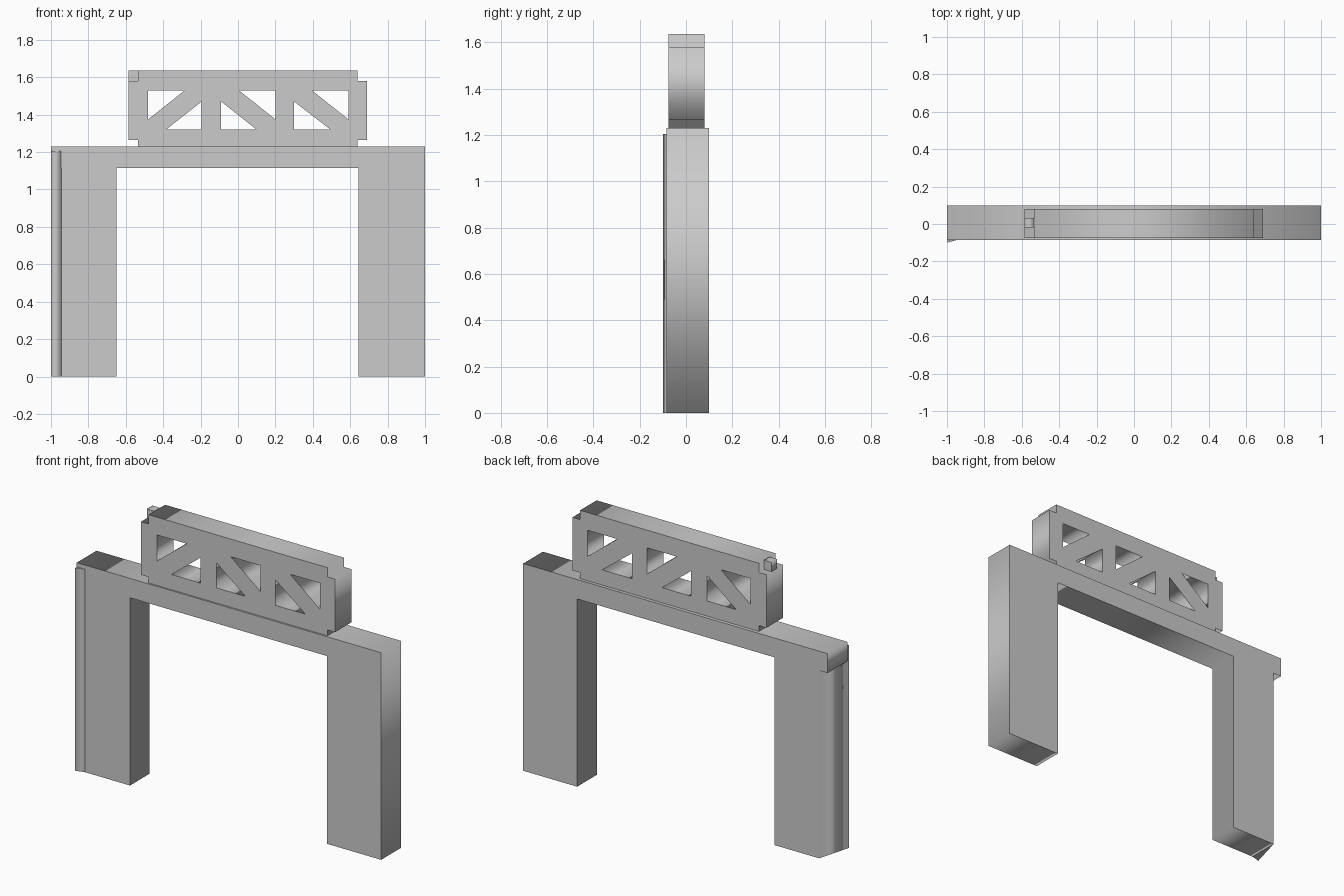
import bpy
from math import pi

if "Cube" in bpy.data.objects:
    bpy.data.objects.remove(bpy.data.objects["Cube"])


def prism(name, loops, low, high, upright=True):
    """Extrude closed 2D loops (first is the outline, the rest are holes).
    upright: loops are (x, z), extruded along y; otherwise (x, y) along z."""
    curve = bpy.data.curves.new(name, 'CURVE')
    curve.dimensions = '2D'
    curve.fill_mode = 'BOTH'
    curve.extrude = (high - low) / 2
    for loop in loops:
        spline = curve.splines.new('POLY')
        spline.points.add(len(loop) - 1)
        for point, (u, v) in zip(spline.points, loop):
            point.co = (u, v, 0, 1)
        spline.use_cyclic_u = True
    obj = bpy.data.objects.new(name, curve)
    bpy.context.collection.objects.link(obj)
    mid = (low + high) / 2
    if upright:
        obj.rotation_euler.x = pi / 2
        obj.location.y = mid
    else:
        obj.location.z = mid
    bpy.ops.object.select_all(action='DESELECT')
    obj.select_set(True)
    bpy.context.view_layer.objects.active = obj
    bpy.ops.object.convert(target='MESH')
    bpy.context.object.name = name
    return bpy.context.object


# Gate frame: two legs and the cross beam
prism("gate_frame", [[
    (-1, 1.115), (-0.945, 1.115), (-0.945, 0), (-0.65, 0), (-0.65, 1.115),
    (0.645, 1.115), (0.645, 0), (1, 0), (1, 1.23), (-1, 1.23)]], -0.085, 0.1)

# Slanted outer side of the left leg
prism("left_leg_wedge", [[(-0.945, -0.085), (-0.945, 0.1), (-1, -0.1)]],
      0, 1.205, upright=False)

# Truss panel with end plates and triangular openings
X0, X1, BOT, TOP = -0.535, 0.64, 1.23, 1.635
PLATE, PLATE_LOW, PLATE_HIGH = 0.05, 1.265, 1.58
outline = [(X0, BOT), (X1, BOT), (X1, PLATE_LOW), (X1 + PLATE, PLATE_LOW),
           (X1 + PLATE, PLATE_HIGH), (X1, PLATE_HIGH), (X1, TOP), (X0, TOP),
           (X0, PLATE_HIGH), (X0 - PLATE, PLATE_HIGH),
           (X0 - PLATE, PLATE_LOW), (X0, PLATE_LOW)]


def upper(corner, tip):
    return [(corner, 1.53), (tip, 1.53), (corner, 1.375)]


def lower(corner, tip):
    return [(corner, 1.32), (tip, 1.32), (corner, 1.47)]


holes = [upper(-0.48, -0.285), lower(-0.195, -0.385), lower(-0.09, 0.10),
         upper(0.20, 0.005), lower(0.30, 0.495), upper(0.59, 0.395)]
prism("truss_panel", [outline] + holes, -0.075, 0.08)

# Small block on the top of the left end plate
prism("end_plate_block", [[(X0 - PLATE, PLATE_HIGH), (X0, PLATE_HIGH),
                           (X0, TOP), (X0 - PLATE, TOP)]], -0.02, 0.032)
